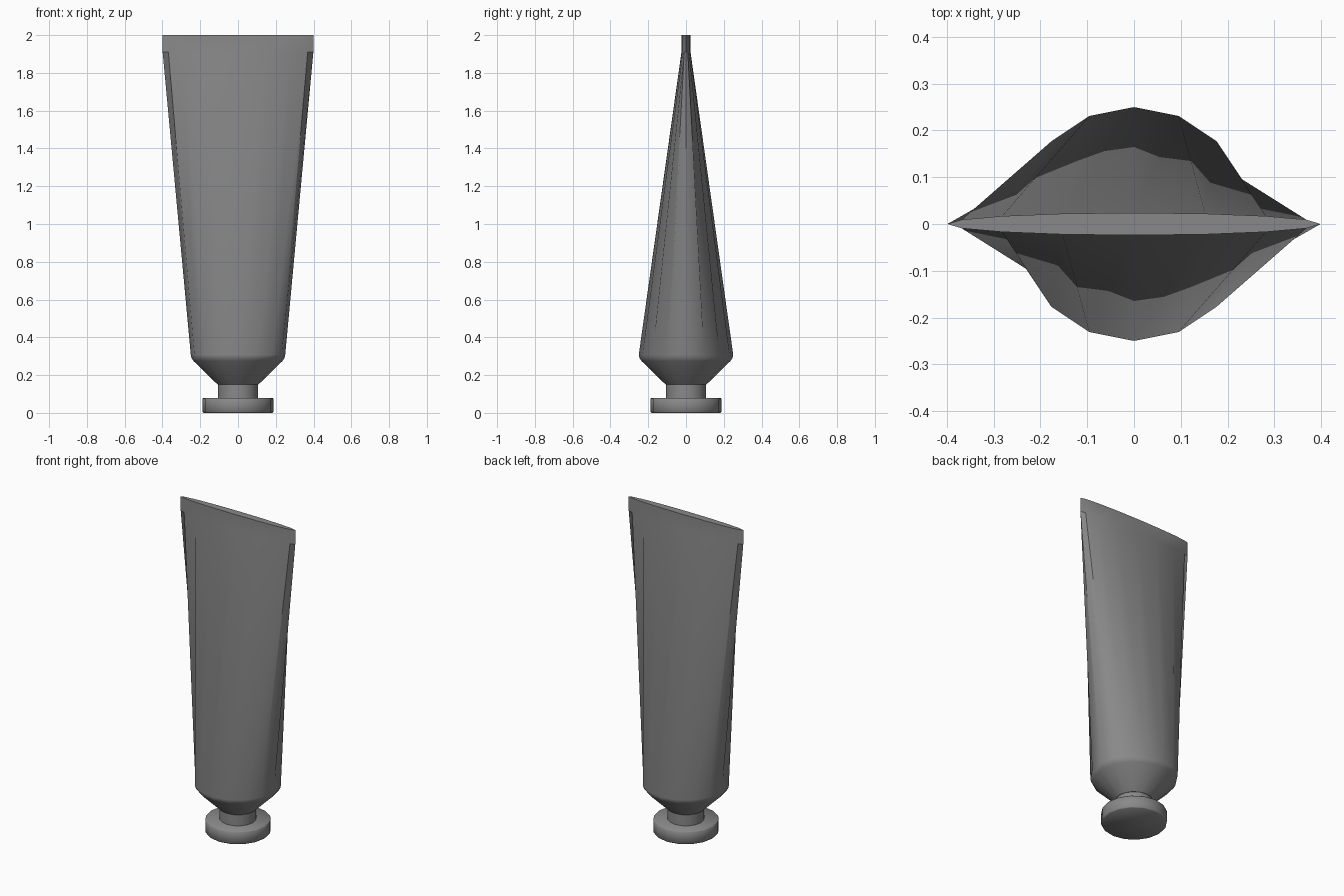
import bpy, bmesh, math

if "Cube" in bpy.data.objects:
    bpy.data.objects.remove(bpy.data.objects["Cube"])

SIDES = 16

grey = bpy.data.materials.new("dark_grey")
grey.diffuse_color = (0.25, 0.25, 0.25, 1)
grey.use_nodes = True
grey.node_tree.nodes["Principled BSDF"].inputs["Base Color"].default_value = grey.diffuse_color


def loft(name, rings, angle=30):
    """Closed skin through elliptical rings given as (x radius, y radius, z)."""
    bm = bmesh.new()
    loops = []
    for rx, ry, z in rings:
        loops.append([bm.verts.new((rx * math.cos(2 * math.pi * i / SIDES),
                                    ry * math.sin(2 * math.pi * i / SIDES), z))
                      for i in range(SIDES)])
    for low, high in zip(loops, loops[1:]):
        for i in range(SIDES):
            j = (i + 1) % SIDES
            bm.faces.new((low[i], low[j], high[j], high[i]))
    bm.faces.new(loops[0][::-1])
    bm.faces.new(loops[-1])
    mesh = bpy.data.meshes.new(name)
    bm.to_mesh(mesh)
    bm.free()
    mesh.materials.append(grey)
    obj = bpy.data.objects.new(name, mesh)
    bpy.context.collection.objects.link(obj)
    bpy.ops.object.select_all(action='DESELECT')
    obj.select_set(True)
    bpy.context.view_layer.objects.active = obj
    bpy.ops.object.shade_smooth_by_angle(angle=math.radians(angle))
    return obj


def round_rings(profile):
    return [(r, r, z) for r, z in profile]


# Squeezed tube: round shoulder, flattening into a thin crimped end
loft("tube_body",
     round_rings([(0.108, 0.15), (0.235, 0.274), (0.246, 0.29), (0.25, 0.308)])
     + [(0.399, 0.024, 1.91), (0.399, 0.024, 2.0)])

# Nozzle neck
loft("neck", round_rings([(0.106, 0.07), (0.106, 0.155)]))

# Flat screw cap with softened rims
loft("cap", round_rings([(0.183, 0.0), (0.188, 0.005),
                         (0.188, 0.075), (0.183, 0.08)]), 50)
